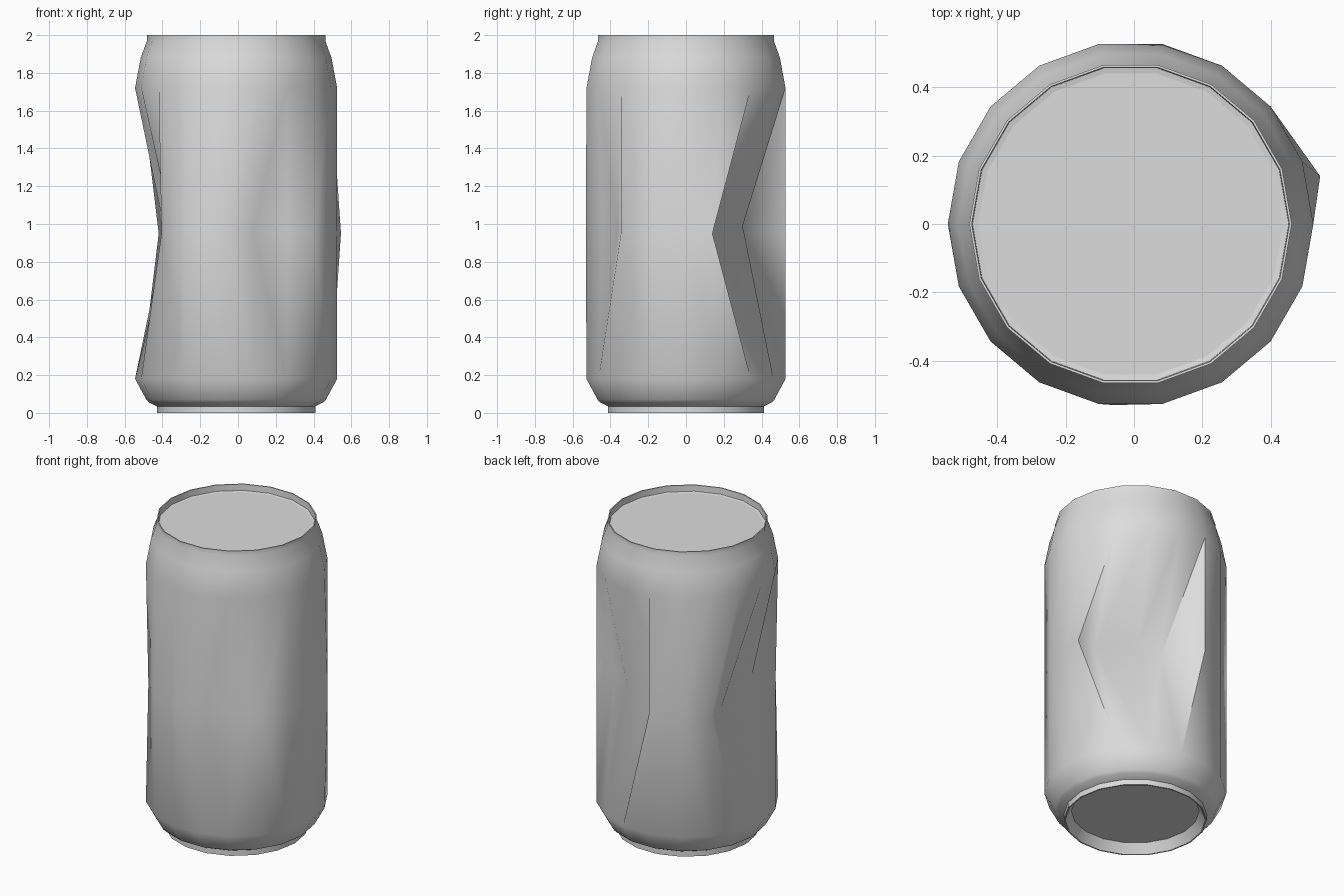
import bpy, bmesh
from math import cos, sin, radians
from mathutils import Vector

cube = bpy.data.objects.get("Cube")
if cube:
    bpy.data.objects.remove(cube, do_unlink=True)

SIDES = 18
STEP = 360 / SIDES
CENTRE_X = -0.01
MID_Z = 0.95

aluminium = bpy.data.materials.new("brushed_aluminium")
aluminium.use_nodes = True
aluminium.diffuse_color = (0.72, 0.72, 0.72, 1)
aluminium.node_tree.nodes["Principled BSDF"].inputs["Base Color"].default_value = (0.72, 0.72, 0.72, 1)


def circle(radius, z):
    angles = [radians(k * STEP) for k in range(SIDES)]
    return [Vector((CENTRE_X + radius * cos(a), radius * sin(a), z)) for a in angles]


def add_ring(bm, points):
    return [bm.verts.new(p) for p in points]


def bridge(bm, low, high):
    for k in range(SIDES):
        n = (k + 1) % SIDES
        bm.faces.new((low[k], low[n], high[n], high[k]))


def finish(bm, name):
    mesh = bpy.data.meshes.new(name)
    bm.to_mesh(mesh)
    bm.free()
    mesh.materials.append(aluminium)
    obj = bpy.data.objects.new(name, mesh)
    bpy.context.collection.objects.link(obj)
    bpy.ops.object.select_all(action='DESELECT')
    obj.select_set(True)
    bpy.context.view_layer.objects.active = obj
    bpy.ops.object.shade_smooth_by_angle(angle=radians(50))


def lathe(name, profile):
    bm = bmesh.new()
    rings = [add_ring(bm, circle(r, z)) for r, z in profile]
    for low, high in zip(rings, rings[1:]):
        bridge(bm, low, high)
    finish(bm, name)


def disc(name, radius, z, up):
    bm = bmesh.new()
    ring = add_ring(bm, circle(radius, z))
    bm.faces.new(ring if up else ring[::-1])
    finish(bm, name)


# Crumpled wall: waist points pushed in (or out) from the round, by column
waist = circle(0.535, MID_Z)
crumple = {1: (0.545, 0.14), 2: (0.42, 0.13), 3: (0.215, 0.30), 4: (0.04, 0.285),
           8: (-0.385, 0.185), 9: (-0.32, 0.01), 10: (-0.35, -0.17), 11: (-0.405, -0.34),
           13: (-0.06, -0.53), 14: (0.08, -0.445), 15: (0.26, -0.36)}
for column, (x, y) in crumple.items():
    waist[column] = Vector((x, y, MID_Z))
waist[3].z = waist[10].z = 0.99

# Folds lean to the next column, except for a few lower ones
BACKWARD_LOWER_FOLDS = {3, 4, 9, 10, 15}

bm = bmesh.new()
mid = add_ring(bm, waist)
bottom = add_ring(bm, circle(0.535, 0.18))
top = add_ring(bm, circle(0.535, 1.72))
for outer, lower in ((bottom, True), (top, False)):
    for k in range(SIDES):
        n = (k + 1) % SIDES
        if lower and k in BACKWARD_LOWER_FOLDS:
            faces = [(mid[k], mid[n], outer[k]), (mid[n], outer[n], outer[k])]
        else:
            faces = [(mid[k], mid[n], outer[n]), (mid[k], outer[n], outer[k])]
        for f in faces:
            bm.faces.new(f[::-1] if lower else f)

# Shoulder, rim and recess above the wall, chamfer below it
previous = top
for r, z in ((0.505, 1.88), (0.472, 1.97), (0.472, 2.0), (0.465, 2.0), (0.463, 1.96), (0.447, 1.957)):
    ring = add_ring(bm, circle(r, z))
    bridge(bm, previous, ring)
    previous = ring
previous = bottom
for r, z in ((0.475, 0.07), (0.46, 0.055), (0.42, 0.035)):
    ring = add_ring(bm, circle(r, z))
    bridge(bm, ring, previous)
    previous = ring
finish(bm, "can_body")

lathe("foot_ring", [(0.376, 0.06), (0.412, 0.0), (0.42, 0.0), (0.42, 0.035)])
disc("lid", 0.447, 1.957, True)
disc("base", 0.376, 0.06, False)
